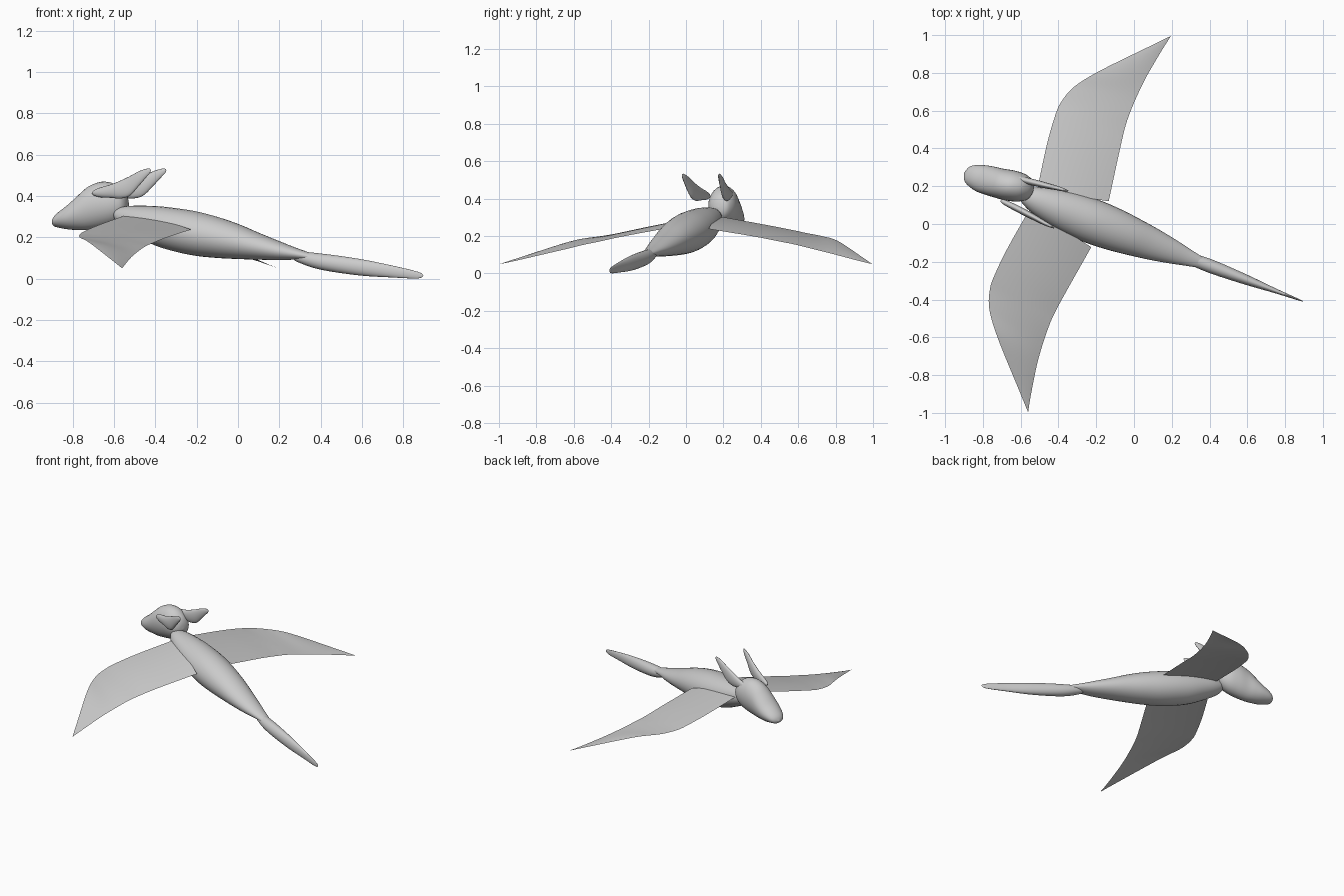
import bpy, bmesh, math
from mathutils import Vector

YAW = math.radians(-20.8)   # whole creature is turned about z
OFFSET = -0.065             # sideways shift of its centre line


def place(u, v, z):
    """Creature space (u to tail, v sideways) to world space."""
    c, s = math.cos(YAW), math.sin(YAW)
    v += OFFSET
    return (u * c - v * s, u * s + v * c, z)


def smooth_rows(rows, steps=5):
    """Catmull-Rom interpolation through rows of numbers."""
    r = [Vector(x) for x in rows]
    out = []
    for i in range(len(r) - 1):
        a, b, c, d = r[max(i - 1, 0)], r[i], r[i + 1], r[min(i + 2, len(r) - 1)]
        for k in range(steps):
            t = k / steps
            out.append(0.5 * (2 * b + (c - a) * t + (2 * a - 5 * b + 4 * c - d) * t * t
                              + (3 * b - a - 3 * c + d) * t ** 3))
    out.append(r[-1])
    return out


def grid_object(name, rows, closed):
    """Skin rows of points into one smooth object."""
    bm = bmesh.new()
    vs = [[bm.verts.new(place(*p)) for p in row] for row in rows]
    n = len(vs[0])
    for a, b in zip(vs, vs[1:]):
        for j in range(n if closed else n - 1):
            k = (j + 1) % n
            bm.faces.new((a[j], a[k], b[k], b[j]))
    if closed:
        bm.faces.new(vs[0])
        bm.faces.new(vs[-1])
    bmesh.ops.remove_doubles(bm, verts=bm.verts, dist=0.0002)
    bmesh.ops.recalc_face_normals(bm, faces=bm.faces)
    for f in bm.faces:
        f.smooth = True
    me = bpy.data.meshes.new(name)
    bm.to_mesh(me)
    bm.free()
    ob = bpy.data.objects.new(name, me)
    bpy.context.collection.objects.link(ob)
    return ob


def loft(name, sections, side=1, seg=28):
    """Elliptical loft; section = u, v, half width, bottom z, top z."""
    rows = []
    # split in two vectors for interpolation
    for u, v, w, lo, hi in smooth_rows(sections):
        w, h, zc = max(w, 0), max(hi - lo, 0) / 2, (hi + lo) / 2
        rows.append([(u, side * v + w * math.cos(a), zc + h * math.sin(a))
                     for a in (2 * math.pi * j / seg for j in range(seg))])
    return grid_object(name, rows, True)


# torso, tapering to a point above the tail
loft("body", [(-.617, 0, 0, .31, .31), (-.607, 0, .03, .285, .333), (-.575, 0, .052, .25, .347),
              (-.51, 0, .077, .212, .353), (-.40, 0, .102, .16, .351), (-.296, 0, .115, .13, .341),
              (-.19, 0, .118, .11, .325), (-.08, 0, .112, .1, .298), (.025, 0, .1, .095, .264),
              (.13, 0, .085, .092, .222), (.24, 0, .065, .09, .18), (.345, 0, .042, .092, .142),
              (.45, 0, .022, .085, .112), (.65, 0, 0, .075, .075)])

# tall thin tail blade
loft("tail", [(.31, 0, .0, .095, .1), (.34, 0, .026, .078, .128), (.45, 0, .036, .044, .122),
              (.65, 0, .027, .016, .096), (.82, 0, .013, .006, .064), (.93, 0, .006, .001, .04),
              (.97, 0, .003, .004, .028), (.985, 0, 0, .016, .016)])

# head with blunt muzzle
loft("head", [(-.937, 0, 0, .272, .272), (-.925, 0, .034, .254, .298), (-.90, .001, .055, .246, .323),
              (-.85, .003, .072, .238, .36), (-.80, .008, .078, .235, .405), (-.75, .013, .08, .236, .447),
              (-.69, .022, .083, .245, .469), (-.63, .03, .077, .262, .46), (-.585, .034, .058, .29, .427),
              (-.566, .035, .034, .318, .392), (-.56, .035, 0, .353, .353)])

# leading and trailing wing edges from root to tip
LEAD = smooth_rows([(-.543, .05, .305), (-.58, .29, .262), (-.594, .45, .232), (-.59, .53, .216),
                    (-.555, .63, .2), (-.456, .76, .174), (-.26, .97, .09), (-.17, 1.066, .05)])
TRAIL = smooth_rows([(-.168, .13, .238), (-.206, .38, .197), (-.225, .52, .17), (-.229, .6, .155),
                     (-.226, .7, .132), (-.215, .82, .105), (-.188, .98, .068), (-.17, 1.066, .05)])

for side, label in ((1, "right"), (-1, "left")):
    # thin, slightly cambered wing sheet
    rows = []
    for a, b in zip(LEAD, TRAIL):
        row = []
        for j in range(13):
            t = j / 12
            p = a.lerp(b, t)
            row.append((p.x, side * p.y, p.z + .03 * (a - b).length * 4 * t * (1 - t)))
        rows.append(row)
    grid_object(label + "_wing", rows, False)

    # swept-back ear blade
    loft(label + "_ear", [(-.705, .07, 0, .415, .415), (-.695, .07, .01, .403, .427),
                          (-.66, .073, .015, .394, .441), (-.6, .079, .017, .391, .457),
                          (-.55, .085, .017, .388, .475), (-.5, .091, .015, .402, .496),
                          (-.45, .098, .012, .45, .52), (-.41, .102, .008, .492, .532),
                          (-.392, .104, .004, .511, .532), (-.386, .105, 0, .524, .524)], side, 20)
